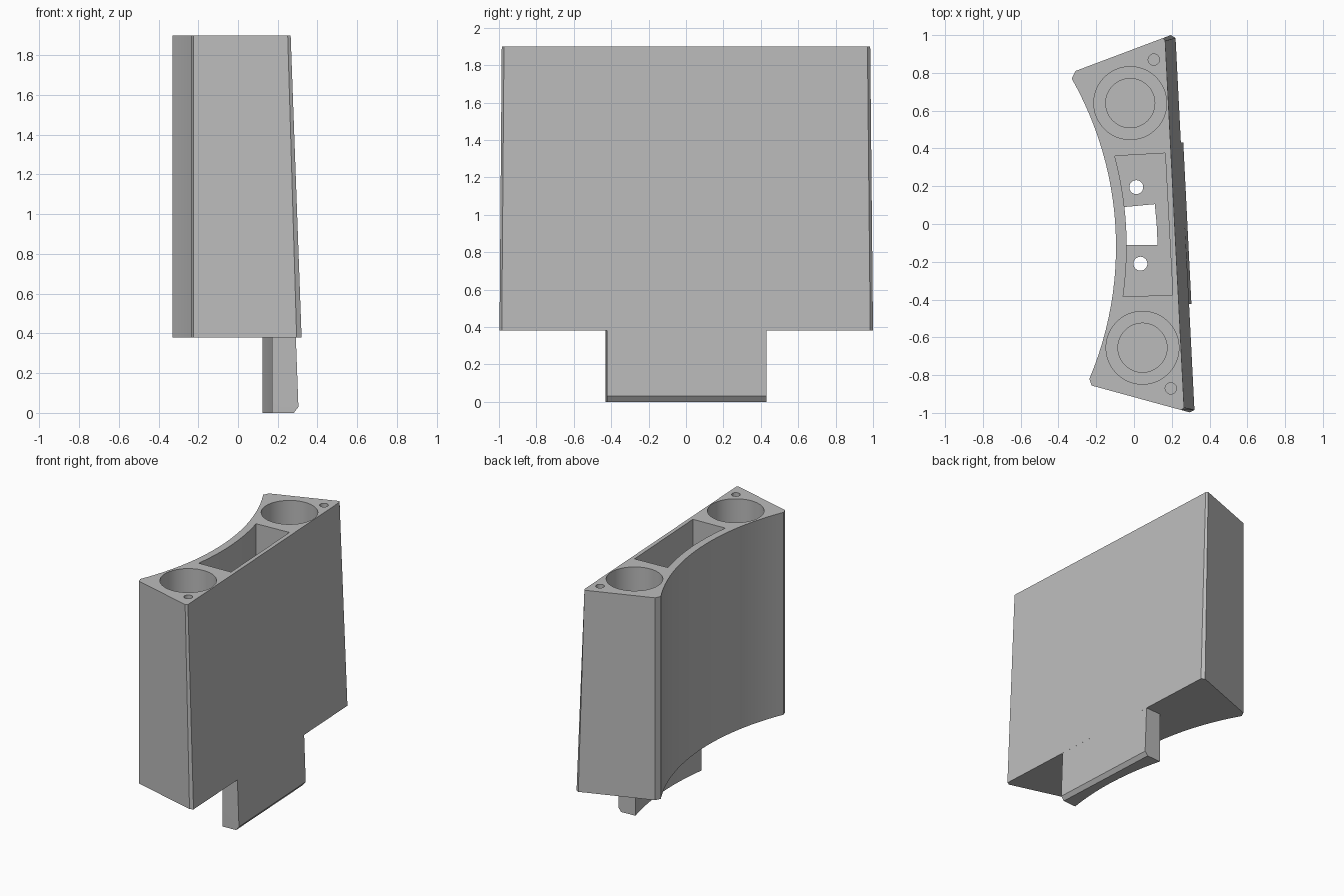
import bpy, bmesh, math
from mathutils import Vector

cube = bpy.data.objects.get("Cube")
if cube:
    bpy.data.objects.remove(cube, do_unlink=True)

grey = bpy.data.materials.new("light grey")
grey.use_nodes = True
colour = (0.5, 0.5, 0.5, 1)
grey.diffuse_color = colour
grey.node_tree.nodes["Principled BSDF"].inputs["Base Color"].default_value = colour

CENTRE = Vector((-1.9, -0.12))   # shared axis of all concave walls
BASE, TOP = 0.38, 1.9


def arc(radius, y0, y1, steps=24):
    """Points on the concave wall, running from y0 to y1."""
    a0 = math.asin((y0 - CENTRE.y) / radius)
    a1 = math.asin((y1 - CENTRE.y) / radius)
    pts = []
    for i in range(steps + 1):
        a = a0 + (a1 - a0) * i / steps
        pts.append((CENTRE.x + radius * math.cos(a), CENTRE.y + radius * math.sin(a)))
    return pts


def circle(x, y, r, steps=48):
    return [(x + r * math.cos(math.tau * i / steps), y + r * math.sin(math.tau * i / steps))
            for i in range(steps)]


def loft(name, sections):
    """Closed solid through (outline, z) sections with equal point counts."""
    bm = bmesh.new()
    rings = [[bm.verts.new((x, y, z)) for x, y in pts] for pts, z in sections]
    n = len(rings[0])
    bm.faces.new(rings[0][::-1])
    bm.faces.new(rings[-1])
    for a, b in zip(rings, rings[1:]):
        for i in range(n):
            j = (i + 1) % n
            bm.faces.new((a[i], a[j], b[j], b[i]))
    bmesh.ops.recalc_face_normals(bm, faces=bm.faces)
    mesh = bpy.data.meshes.new(name)
    bm.to_mesh(mesh)
    bm.free()
    mesh.materials.append(grey)
    ob = bpy.data.objects.new(name, mesh)
    bpy.context.collection.objects.link(ob)
    return ob


def activate(ob):
    bpy.ops.object.select_all(action='DESELECT')
    ob.select_set(True)
    bpy.context.view_layer.objects.active = ob


def cut(target, outline, z0, z1=TOP + 0.1):
    cutter = loft("cutter", [(outline, z0), (outline, z1)])
    cutter.hide_render = True
    mod = target.modifiers.new("cut", 'BOOLEAN')
    mod.operation = 'DIFFERENCE'
    mod.solver = 'EXACT'
    mod.object = cutter
    activate(target)
    bpy.ops.object.modifier_apply(modifier=mod.name)
    bpy.data.objects.remove(cutter, do_unlink=True)


# Main block: concave wall, angled ends, tilted flat face, narrow corner chamfers
wall = arc(1.805, -0.82, 0.77)
back_corner, front_corner = (-0.31, 0.81), (-0.225, -0.855)
low = wall + [back_corner, (0.195, 1.0), (0.22, 0.985), (0.32, -0.985), (0.295, -0.997), front_corner]
high = wall + [back_corner, (0.155, 0.985), (0.165, 0.97), (0.265, -0.973), (0.25, -0.985), front_corner]
body = loft("main_block", [(low, BASE), (high, TOP)])

# Stepped round wells and small screw holes at each end
for x, y in ((-0.02, 0.64), (0.045, -0.655)):
    cut(body, circle(x, y, 0.193), 0.56)
    cut(body, circle(x, y, 0.13), 0.47)
for x, y in ((0.105, 0.87), (0.195, -0.87)):
    cut(body, circle(x, y, 0.03, 24), 1.5)

# Central pocket, with a window and two holes through its floor
cut(body, arc(1.861, -0.385, 0.36) + [(0.165, 0.375), (0.205, -0.375)], 0.48)
cut(body, arc(1.861, -0.11, 0.09, 6) + [(0.11, 0.105), (0.12, 0.0), (0.125, -0.11)], 0.2, 0.7)
for x, y in ((0.012, 0.195), (0.034, -0.21)):
    cut(body, circle(x, y, 0.037, 24), 0.2, 0.7)

# Lower tab, continuing the tilted face, with a chamfered bottom edge
inner = arc(2.095, -0.43, 0.425)
tab = loft("lower_tab", [
    (inner + [(0.238, 0.431), (0.281, -0.423)], 0),
    (inner + [(0.261, 0.431), (0.304, -0.423)], 0.03),
    (inner + [(0.248, 0.431), (0.291, -0.423)], BASE)])

for ob in (body, tab):
    activate(ob)
    bpy.ops.object.shade_smooth_by_angle(angle=math.radians(15))
